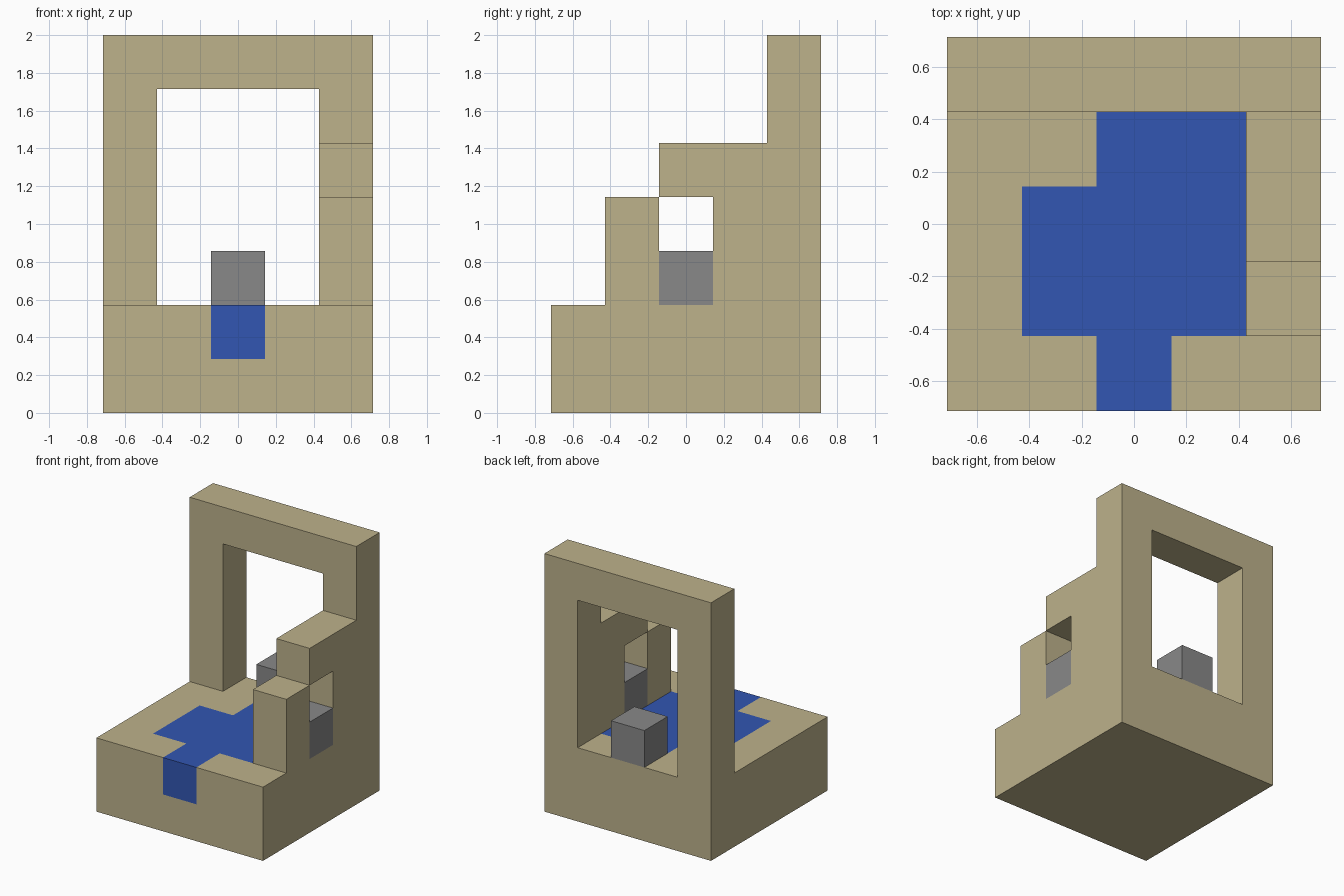
import bpy
import bmesh
from mathutils import Vector

U = 2 / 7  # one block edge

cube = bpy.data.objects.get("Cube")
if cube:
    bpy.data.objects.remove(cube, do_unlink=True)


def make_material(name, color):
    mat = bpy.data.materials.new(name)
    mat.use_nodes = True
    mat.diffuse_color = color
    node = next(n for n in mat.node_tree.nodes if n.type == 'BSDF_PRINCIPLED')
    node.inputs["Base Color"].default_value = color
    return mat


sandstone = make_material("sandstone", (0.51, 0.445, 0.26, 1))
water = make_material("water_blue", (0.032, 0.093, 0.445, 1))
stone = make_material("stone_grey", (0.247, 0.247, 0.247, 1))


def finish(name, bm, *mats):
    bmesh.ops.recalc_face_normals(bm, faces=bm.faces)
    mesh = bpy.data.meshes.new(name)
    bm.to_mesh(mesh)
    bm.free()
    for mat in mats:
        mesh.materials.append(mat)
    obj = bpy.data.objects.new(name, mesh)
    bpy.context.collection.objects.link(obj)
    return obj


def prism(name, outline, push, mat):
    """Extrude a closed outline (in block units) along push."""
    bm = bmesh.new()
    face = bm.faces.new([bm.verts.new(Vector(p) * U) for p in outline])
    grown = bmesh.ops.extrude_face_region(bm, geom=[face], use_keep_orig=True)
    moved = [g for g in grown["geom"] if isinstance(g, bmesh.types.BMVert)]
    bmesh.ops.translate(bm, verts=moved, vec=Vector(push) * U)
    return finish(name, bm, mat)


def is_water(c, n):
    """Pool and channel on the top face, spout on the front face."""
    x, y, z = c
    if n.z > 0.5:
        channel = abs(x) < 0.5 and y < -1.5
        pool = abs(x) < 1.5 and -1.5 < y < 0.5
        inlet = -0.5 < x < 1.5 and 0.5 < y < 1.5
        return channel or pool or inlet
    return n.y < -0.5 and abs(x) < 0.5 and z > 1


# Base block, cut on the block grid and painted with the pool
bm = bmesh.new()
bmesh.ops.create_cube(bm, size=1)
bmesh.ops.scale(bm, verts=bm.verts, vec=(5 * U, 5 * U, 2 * U))
bmesh.ops.translate(bm, verts=bm.verts, vec=(0, 0, U))
cuts = [((c, 0, 0), (1, 0, 0)) for c in (-1.5, -0.5, 0.5, 1.5)]
cuts += [((0, c, 0), (0, 1, 0)) for c in (-1.5, -0.5, 0.5, 1.5)]
cuts.append(((0, 0, 1), (0, 0, 1)))
for point, normal in cuts:
    bmesh.ops.bisect_plane(bm, geom=bm.verts[:] + bm.edges[:] + bm.faces[:],
                           plane_co=Vector(point) * U, plane_no=normal)
bmesh.ops.recalc_face_normals(bm, faces=bm.faces)
bm.normal_update()
for f in bm.faces:
    f.material_index = int(is_water(f.calc_center_median() / U, f.normal))
finish("base_with_pool", bm, sandstone, water)

# Back arch
half = [(1.5, 2), (1.5, 6)]
outer = [(2.5, 7), (2.5, 2)]
arch = [(-x, z) for x, z in reversed(outer)] + outer + half
arch += [(-x, z) for x, z in reversed(half)]
prism("back_arch", [(x, 1.5, z) for x, z in arch], (0, 1, 0), sandstone)

# Stepped left wall: front post, then rear post with overhanging lintel
post = [(-1.5, 2), (-0.5, 2), (-0.5, 4), (-1.5, 4)]
lintel = [(0.5, 2), (1.5, 2), (1.5, 5), (-0.5, 5), (-0.5, 4), (0.5, 4)]
for name, shape in (("side_front_post", post), ("side_rear_post_lintel", lintel)):
    prism(name, [(1.5, y, z) for y, z in shape], (1, 0, 0), sandstone)

# Grey blocks standing in the two openings
for name, cx, cy in (("arch_block", 0, 2), ("side_window_block", 2, 0)):
    square = [(cx + dx, cy + dy, 2) for dx, dy in
              ((-.5, -.5), (.5, -.5), (.5, .5), (-.5, .5))]
    prism(name, square, (0, 0, 1), stone)
